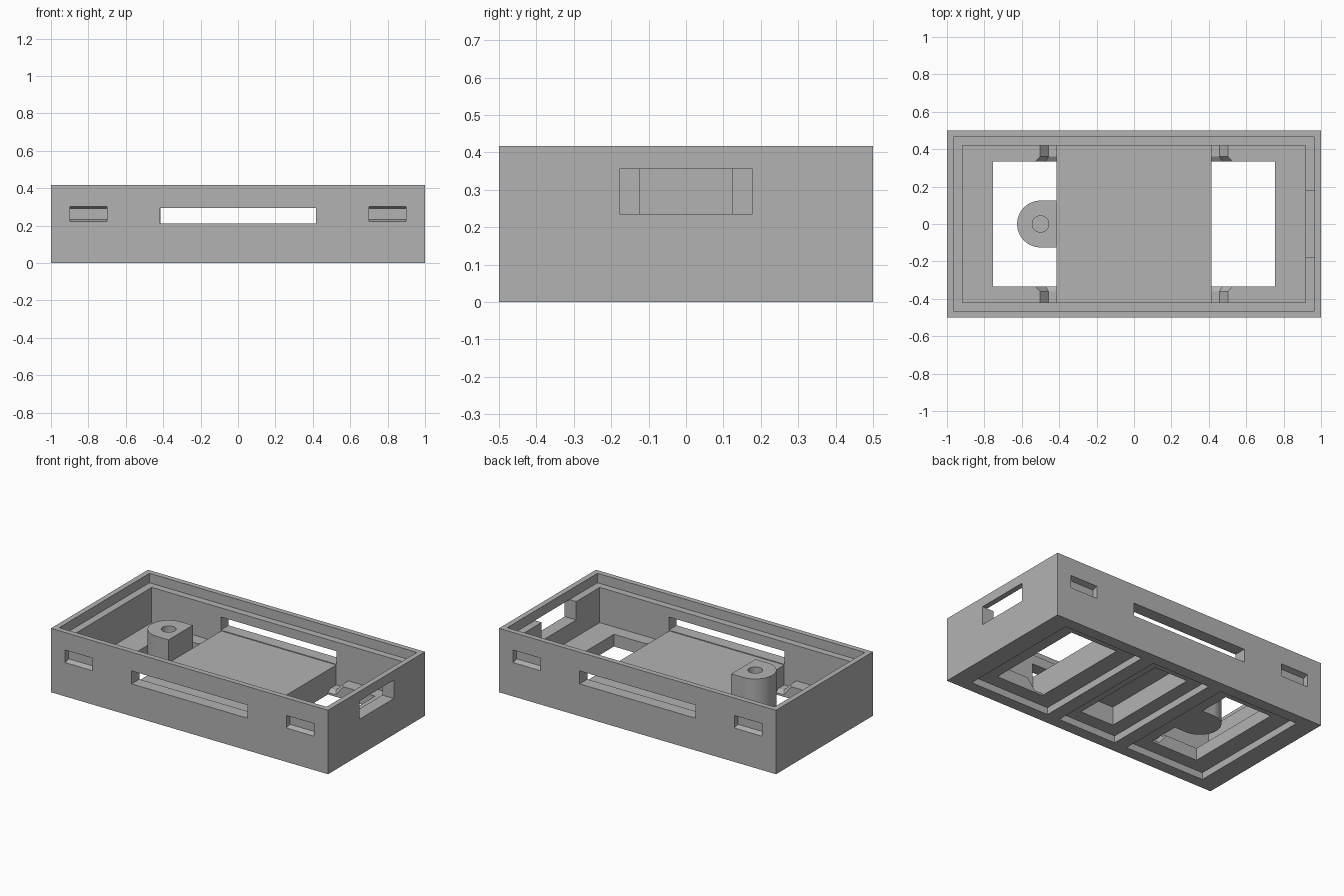
import bpy, bmesh, math
from mathutils import Vector

old = bpy.data.objects.get("Cube")
if old:
    bpy.data.objects.remove(old, do_unlink=True)

grey = bpy.data.materials.new("plain_grey")
grey.use_nodes = True
colour = (0.45, 0.45, 0.45, 1)
grey.diffuse_color = colour
grey.node_tree.nodes["Principled BSDF"].inputs["Base Color"].default_value = colour


def make(name, bm):
    bmesh.ops.recalc_face_normals(bm, faces=bm.faces)
    mesh = bpy.data.meshes.new(name)
    bm.to_mesh(mesh)
    bm.free()
    mesh.materials.append(grey)
    obj = bpy.data.objects.new(name, mesh)
    bpy.context.collection.objects.link(obj)
    return obj


def hull(name, points):
    bm = bmesh.new()
    for p in points:
        bm.verts.new(p)
    bmesh.ops.convex_hull(bm, input=bm.verts[:])
    bmesh.ops.dissolve_limit(bm, angle_limit=0.01, verts=bm.verts[:], edges=bm.edges[:])
    return make(name, bm)


def box(name, x, y, z):
    return hull(name, [(a, b, c) for a in x for b in y for c in z])


def prism(name, outline, z0, z1):
    bm = bmesh.new()
    base = bm.faces.new([bm.verts.new((x, y, z0)) for x, y in outline])
    top = bmesh.ops.extrude_face_region(bm, geom=[base])["geom"]
    bmesh.ops.translate(bm, vec=(0, 0, z1 - z0),
                        verts=[v for v in top if isinstance(v, bmesh.types.BMVert)])
    return make(name, bm)


def cut(target, cutter):
    # Subtract the cutter, then discard it
    mod = target.modifiers.new("cut", "BOOLEAN")
    mod.operation = "DIFFERENCE"
    mod.solver = "EXACT"
    mod.object = cutter
    bpy.context.view_layer.update()
    graph = bpy.context.evaluated_depsgraph_get()
    mesh = bpy.data.meshes.new_from_object(target.evaluated_get(graph))
    target.modifiers.clear()
    target.data = mesh
    bpy.data.objects.remove(cutter, do_unlink=True)


def cut_box(target, x, y, z):
    cut(target, box("cutter", x, y, z))


TOP, LEDGE, DECK, FLOOR, RECESS = 0.417, 0.355, 0.205, 0.125, 0.045
IN_X, IN_Y, MID, OPEN_Y = 0.917, 0.42, 0.415, 0.335

# Tray with stepped rim and raised central deck
tray = box("tray", (-1, 1), (-0.5, 0.5), (0, TOP))
cut_box(tray, (-0.965, 0.965), (-0.465, 0.465), (LEDGE, 0.5))
cut_box(tray, (-IN_X, IN_X), (-IN_Y, IN_Y), (DECK, 0.45))

for s in (-1, 1):
    # Lower floor wells, underside recesses and floor openings
    cut_box(tray, (s * MID, s * IN_X), (-IN_Y, IN_Y), (FLOOR, 0.3))
    cut_box(tray, (s * 0.30, s * 0.875), (-0.425, 0.425), (-0.1, RECESS))
    cut_box(tray, (s * MID, s * 0.755), (-OPEN_Y, OPEN_Y), (-0.1, 0.2))
    for t in (-1, 1):
        # Sloped wire channel beside the deck, with a flared mouth
        profile = [(MID, 0.075), (0.457, 0.075), (0.503, FLOOR), (0.503, 0.15), (MID, 0.15)]
        cut(tray, hull("cutter", [(s * x, t * y, z) for x, z in profile for y in (0.3, IN_Y)]))
        mouth = [(MID, 0.36, 0.075), (0.457, 0.36, 0.075), (0.503, 0.36, FLOOR),
                 (MID, 0.36, FLOOR), (MID, 0.33, 0.055), (0.475, 0.33, 0.055),
                 (0.53, 0.33, FLOOR), (MID, 0.33, FLOOR)]
        cut(tray, hull("cutter", [(s * x, t * y, z) for x, y, z in mouth]))
        # Shallow latch pocket with bevelled lips
        pocket = [(0.465, 0.232, 0.292), (0.492, 0.232, 0.292), (0.51, 0.218, 0.306)]
        cut(tray, hull("cutter", [(s * x, t * y, z) for x in (0.70, 0.897)
                                  for y, lo, hi in pocket for z in (lo, hi)]))

# Long slots through both walls, and the end window below the rim
cut_box(tray, (-0.418, 0.418), (-0.6, 0.6), (0.21, 0.295))
cut_box(tray, (0.9, 1.1), (-0.178, 0.178), (0.235, LEDGE))

# Underside recess and pocket beneath the deck
cut_box(tray, (-0.21, 0.21), (-0.425, 0.425), (-0.1, RECESS))
cut_box(tray, (-0.12, 0.12), (-OPEN_Y, OPEN_Y), (-0.1, 0.165))

# Screw boss with rounded end and blind hole
arc = [math.radians(90 + 180 * i / 32) for i in range(33)]
outline = [(-0.5 + 0.125 * math.cos(a), 0.125 * math.sin(a)) for a in arc]
boss = prism("screw_boss", outline + [(-0.414, -0.125), (-0.414, 0.125)], RECESS, LEDGE)
ring = [2 * math.pi * i / 32 for i in range(32)]
cut(boss, prism("cutter", [(-0.5 + 0.044 * math.cos(a), 0.044 * math.sin(a)) for a in ring],
                0.15, 0.5))

# Smooth curves, crisp edges
for obj in (tray, boss):
    bpy.ops.object.select_all(action="DESELECT")
    obj.select_set(True)
    bpy.context.view_layer.objects.active = obj
    bpy.ops.object.shade_smooth_by_angle(angle=math.radians(30))
